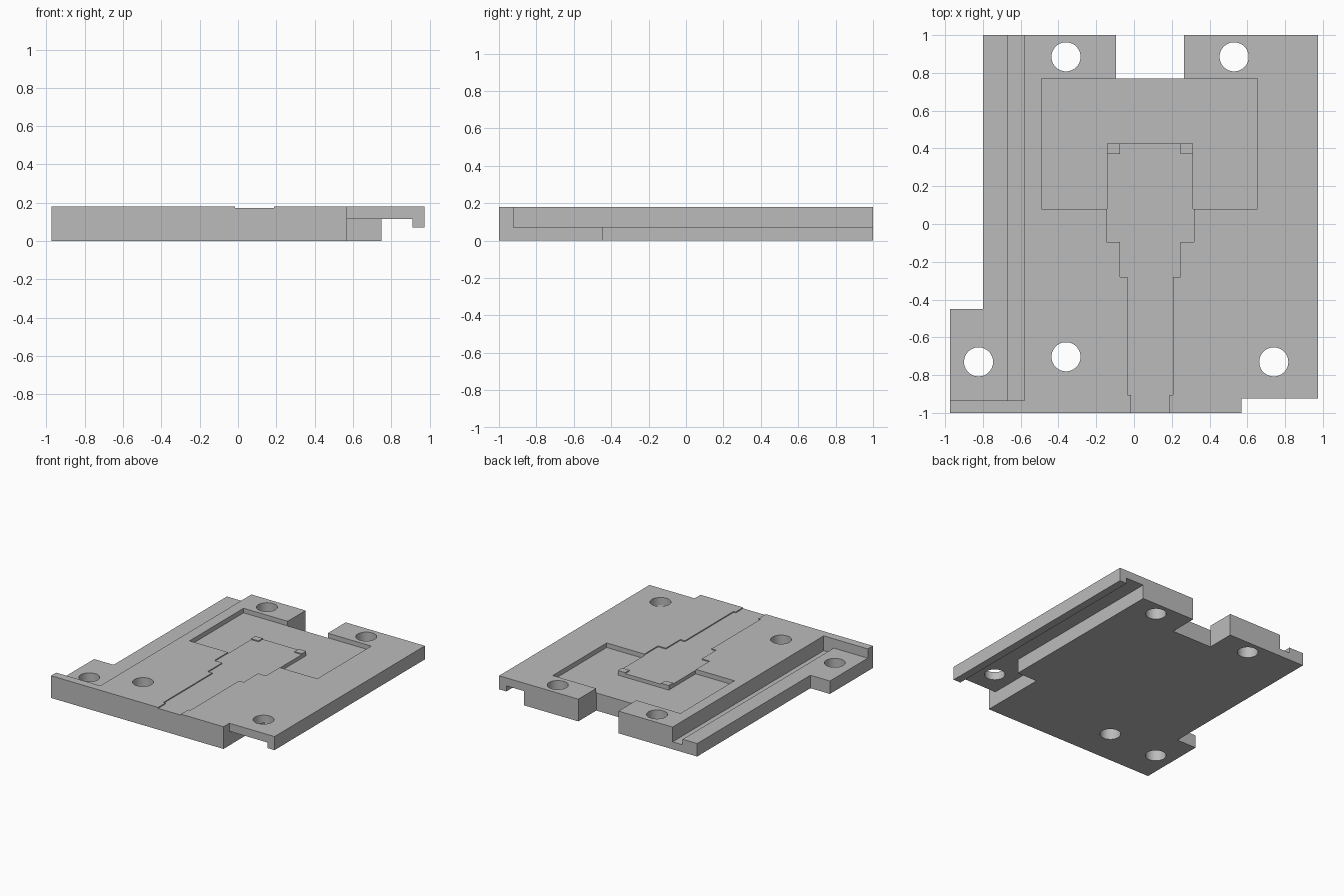
import bpy, bmesh

cube = bpy.data.objects.get("Cube")
if cube:
    bpy.data.objects.remove(cube, do_unlink=True)

grey = bpy.data.materials.new("plain grey")
grey.use_nodes = True
colour = (0.5, 0.5, 0.5, 1)
grey.diffuse_color = colour
grey.node_tree.nodes["Principled BSDF"].inputs["Base Color"].default_value = colour

TOP = 0.18
OVER = 0.3      # cutters reach past the plate
UNDER = -0.1


def add_object(name, bm):
    bmesh.ops.recalc_face_normals(bm, faces=bm.faces)
    mesh = bpy.data.meshes.new(name)
    bm.to_mesh(mesh)
    bm.free()
    mesh.materials.append(grey)
    obj = bpy.data.objects.new(name, mesh)
    bpy.context.collection.objects.link(obj)
    return obj


def prism(name, outline, z0, z1):
    bm = bmesh.new()
    face = bm.faces.new([bm.verts.new((x, y, z0)) for x, y in outline])
    made = bmesh.ops.extrude_face_region(bm, geom=[face])["geom"]
    bmesh.ops.translate(bm, vec=(0, 0, z1 - z0),
                        verts=[v for v in made if isinstance(v, bmesh.types.BMVert)])
    return add_object(name, bm)


def box(name, x0, x1, y0, y1, z0, z1):
    return prism(name, [(x0, y0), (x1, y0), (x1, y1), (x0, y1)], z0, z1)


def cut(target, cutter):
    mod = target.modifiers.new(cutter.name, "BOOLEAN")
    mod.operation = "DIFFERENCE"
    mod.solver = "EXACT"
    mod.object = cutter
    bpy.context.view_layer.objects.active = target
    bpy.ops.object.modifier_apply(modifier=mod.name)
    bpy.data.objects.remove(cutter, do_unlink=True)


# Plate with the side tab, front corner step and rear notch
plate = prism("mounting_plate", [
    (-0.975, -1), (0.57, -1), (0.57, -0.925), (0.975, -0.925), (0.975, 1),
    (0.265, 1), (0.265, 0.77), (-0.095, 0.77), (-0.095, 1),
    (-0.8, 1), (-0.8, -0.45), (-0.975, -0.45)], 0, TOP)

# Lowered ledge and groove along the right side
cut(plate, box("ledge_cutter", -1.2, -0.58, -0.935, 1.2, 0.105, OVER))
cut(plate, box("groove_cutter", -0.67, -0.58, -0.935, 1.2, 0.06, OVER))

# Overhang and hooked lip along the left side
cut(plate, prism("overhang_cutter", [
    (0.57, -1.2), (0.91, -1.2), (0.91, 1.2), (0.75, 1.2),
    (0.75, -0.45), (0.57, -0.45)], UNDER, 0.115))
cut(plate, box("lip_cutter", 0.9, 1.2, -1.2, 1.2, UNDER, 0.07))

# Pocket that wraps around the central island
cut(plate, prism("pocket_cutter", [
    (-0.49, 0.08), (-0.143, 0.08), (-0.143, 0.425), (0.313, 0.425),
    (0.313, 0.08), (0.655, 0.08), (0.655, 0.771), (-0.49, 0.771)], 0.143, OVER))

# Shallow stepped channel, mirrored about its own centre line, leaving two corner pads
CENTRE = 0.086
half = [(0.102, -1.1), (0.102, -0.905), (0.12, -0.905), (0.12, -0.28),
        (0.161, -0.28), (0.161, -0.095), (0.231, -0.095), (0.231, 0.37),
        (0.161, 0.37), (0.161, 0.43)]
channel = [(CENTRE + x, y) for x, y in half] + [(CENTRE - x, y) for x, y in reversed(half)]
cut(plate, prism("channel_cutter", channel, 0.172, OVER))

# Screw holes
for x, y in [(-0.36, 0.885), (0.53, 0.885), (-0.823, -0.73), (-0.36, -0.703), (0.74, -0.73)]:
    bm = bmesh.new()
    bmesh.ops.create_cone(bm, cap_ends=True, segments=48, radius1=0.077, radius2=0.077, depth=1)
    bmesh.ops.translate(bm, vec=(x, y, 0), verts=bm.verts)
    cut(plate, add_object("hole_cutter", bm))

# Flat faces, smooth hole walls
bpy.ops.object.select_all(action="DESELECT")
plate.select_set(True)
bpy.context.view_layer.objects.active = plate
bpy.ops.object.shade_smooth_by_angle()
